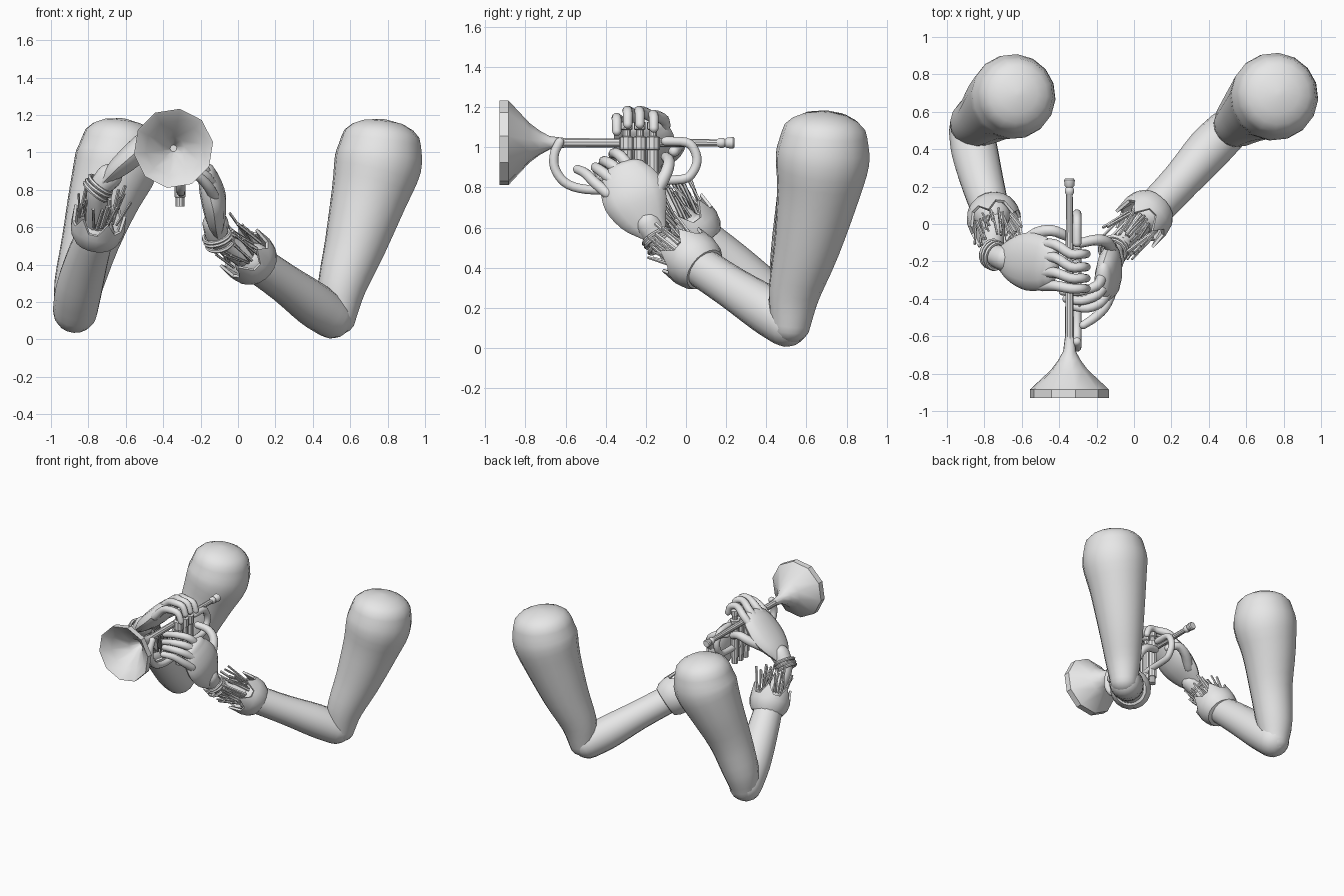
import bpy, bmesh, math, random
from mathutils import Vector

random.seed(4)
if "Cube" in bpy.data.objects:
    bpy.data.objects.remove(bpy.data.objects["Cube"])

grey = bpy.data.materials.new("plain_grey")
grey.use_nodes = True
grey.diffuse_color = (0.8, 0.8, 0.8, 1)
grey.node_tree.nodes["Principled BSDF"].inputs["Base Color"].default_value = (0.8, 0.8, 0.8, 1)


def finish(name, bm, angle=45):
    bmesh.ops.recalc_face_normals(bm, faces=bm.faces)
    mesh = bpy.data.meshes.new(name)
    bm.to_mesh(mesh)
    bm.free()
    mesh.materials.append(grey)
    mesh.shade_smooth()
    mesh.set_sharp_from_angle(angle=math.radians(angle))
    obj = bpy.data.objects.new(name, mesh)
    bpy.context.collection.objects.link(obj)
    return obj


def loft(bm, rings, sides, closed=False):
    """Skin a list of (centre, u axis, v axis) rings."""
    loops = []
    for c, u, v in rings:
        loops.append([bm.verts.new(c + u * math.cos(a) + v * math.sin(a))
                      for a in (math.tau * i / sides for i in range(sides))])
    pairs = list(zip(loops, loops[1:]))
    if closed:
        pairs.append((loops[-1], loops[0]))
    for a, b in pairs:
        for i in range(sides):
            j = (i + 1) % sides
            bm.faces.new((a[i], a[j], b[j], b[i]))
    return loops


def spline(pts, steps):
    """Catmull-Rom through (x, y, z, radius) points."""
    p = [Vector(q) for q in pts]
    p = [p[0] * 2 - p[1]] + p + [p[-1] * 2 - p[-2]]
    out = []
    for a, b, c, d in zip(p, p[1:], p[2:], p[3:]):
        for s in range(steps):
            t = s / steps
            out.append(0.5 * (2 * b + (c - a) * t + (2 * a - 5 * b + 4 * c - d) * t * t
                              + (3 * b - a - 3 * c + d) * t ** 3))
    return out + [p[-2]]


def add_tube(bm, pts, side, sides=12, flat=1.0, steps=3, domes=(1.0, 1.0)):
    """Rounded tube; side is the wide direction, domes the end roundness."""
    q = spline(pts, steps)
    pos = [v.to_3d() for v in q]
    rings = []

    def ring(i, shift=0.0, scale=1.0):
        t = (pos[min(i + 1, len(q) - 1)] - pos[max(i - 1, 0)]).normalized()
        v = t.cross(Vector(side)).normalized()
        u = v.cross(t)
        r = q[i].w * scale
        rings.append((pos[i] + t * shift, u * r, v * r * flat))

    angles = [math.radians(a) for a in (85, 60, 40, 20)]
    r0, r1 = q[0].w * flat * domes[0], q[-1].w * flat * domes[1]
    for a in angles:
        ring(0, -r0 * math.sin(a), math.cos(a))
    for i in range(len(q)):
        ring(i)
    for a in reversed(angles):
        ring(len(q) - 1, r1 * math.sin(a), math.cos(a))
    loops = loft(bm, rings, sides)
    bm.faces.new(loops[0])
    bm.faces.new(loops[-1])


def tube(name, pts, side, **kw):
    bm = bmesh.new()
    add_tube(bm, pts, side, **kw)
    return finish(name, bm)


def frame(axis):
    t = Vector(axis).normalized()
    u = t.orthogonal().normalized()
    return t, u, t.cross(u)


def turned(name, origin, axis, profile, sides=12, closed=False):
    """Surface turned around an axis from (distance, radius) pairs."""
    t, u, v = frame(axis)
    bm = bmesh.new()
    loops = loft(bm, [(Vector(origin) + t * d, u * r, v * r) for d, r in profile], sides, closed)
    if not closed:
        bm.faces.new(loops[0])
        bm.faces.new(loops[-1])
    return finish(name, bm, 35)


def cuff(name, origin, axis):
    """Bulging sleeve end with a torn, zigzag rim."""
    t, u, v = frame(axis)
    bm = bmesh.new()
    profile = [(-.09, .09), (-.085, .115), (-.05, .136), (0, .146), (.05, .143), (.05, .128), (-.03, .1)]
    loops = loft(bm, [(Vector(origin) + t * d, u * r, v * r) for d, r in profile], 18)
    for k in (4, 5):
        for i, vert in enumerate(loops[k]):
            vert.co += t * (0.06 if i % 3 == 0 else -0.015)
    finish(name, bm, 35)


def straw(name, origin, axis, count=30):
    """Loose stalks poking out of the cuff around the wrist."""
    t, u, v = frame(axis)
    bm = bmesh.new()
    for i in range(count):
        a = math.tau * i / count + random.uniform(-.1, .1)
        out = u * math.cos(a) + v * math.sin(a)
        start = Vector(origin) + out * random.uniform(.06, .11)
        d = (t + out * random.uniform(-.15, .3) + u * random.uniform(-.2, .2)).normalized()
        end = start + d * random.uniform(.12, .2)
        r = random.uniform(.006, .010)
        x = d.orthogonal().normalized() * r
        loops = loft(bm, [(start, x, d.cross(x)), (end, x, d.cross(x))], 5)
        bm.faces.new(loops[0])
        bm.faces.new(loops[-1])
    finish(name, bm, 30)


def bands(name, origin, axis, radius):
    t = Vector(axis).normalized()
    ring = [(.011 * math.sin(a), radius + .011 * math.cos(a)) for a in (math.tau * i / 6 for i in range(6))]
    for k in range(3):
        tilt = t + Vector((random.uniform(-.15, .15), random.uniform(-.15, .15), 0))
        turned(f"{name}_{k + 1}", Vector(origin) + t * (k - 1) * .024, tilt, ring, 16, True)


def fingers(name, paths, side, r=.027):
    bm = bmesh.new()
    for path in paths:
        n = len(path) - 1
        add_tube(bm, [(*p, r * (1.1 - .25 * i / n)) for i, p in enumerate(path)], side, sides=10)
    finish(name, bm)


# Left arm
tube("left_upper_arm", [(.53, .52, .115, .1), (.555, .54, .28, .13), (.625, .60, .5, .165),
                        (.70, .655, .76, .205), (.748, .68, .94, .235), (.765, .69, 1.06, .215)],
     (1, -.5, 0), sides=16, domes=(.9, .55))
tube("left_forearm", [(.5, .5, .12, .115), (.4, .4, .19, .12), (.25, .23, .3, .105), (.08, .05, .42, .1)],
     (0, 0, 1), sides=16)
left_axis = (-.55, -.6, .5)
cuff("left_cuff", (.065, .04, .435), left_axis)
straw("left_straw", (.035, .0, .465), left_axis)
tube("left_wrist", [(.05, .02, .44, .07), (-.05, -.07, .5, .06), (-.11, -.14, .545, .06), (-.12, -.19, .62, .07)],
     (1, 0, 0))
bands("left_wrist_band", (-.105, -.135, .535), (-.35, -.45, .75), .072)
tube("left_palm", [(-.11, -.16, .58, .07), (-.12, -.21, .66, .13), (-.13, -.255, .75, .16),
                   (-.15, -.29, .83, .145), (-.165, -.31, .88, .115)], (0, 1, .5), flat=.42, sides=14)
fingers("left_fingers", [
    [(-.13, -.39, .77), (-.16, -.45, .82), (-.21, -.5, .87), (-.27, -.54, .89)],
    [(-.14, -.36, .83), (-.18, -.42, .88), (-.25, -.45, .9), (-.33, -.44, .89)],
    [(-.16, -.33, .88), (-.2, -.38, .92), (-.28, -.41, .93), (-.36, -.4, .91)],
    [(-.17, -.28, .9), (-.2, -.33, .96), (-.29, -.36, .97), (-.38, -.36, .95)]], (0, 0, 1))
fingers("left_thumb", [[(-.12, -.16, .76), (-.14, -.1, .87), (-.2, -.085, .93), (-.28, -.1, .95)]], (0, 1, .1), .031)

# Right arm
tube("right_upper_arm", [(-.875, .52, .14, .1), (-.855, .54, .28, .13), (-.79, .58, .52, .155),
                         (-.715, .645, .76, .195), (-.65, .68, .94, .228), (-.63, .69, 1.06, .205)],
     (1, -.5, 0), sides=16, domes=(.9, .6))
tube("right_forearm", [(-.87, .5, .155, .12), (-.85, .38, .27, .125), (-.81, .22, .42, .115), (-.76, .05, .57, .1)],
     (1, 0, 0), sides=16)
right_axis = (.12, -.5, .75)
cuff("right_cuff", (-.75, .03, .6), right_axis)
straw("right_straw", (-.745, .0, .65), right_axis)
tube("right_wrist", [(-.75, .03, .6, .07), (-.755, -.08, .7, .06), (-.745, -.16, .8, .06), (-.69, -.185, .87, .07)],
     (0, 1, .2))
bands("right_wrist_band", (-.75, -.165, .81), (.5, -.25, .7), .072)
tube("right_palm", [(-.71, -.18, .85, .07), (-.65, -.19, .91, .125), (-.57, -.2, .98, .155),
                    (-.49, -.21, 1.06, .145), (-.45, -.22, 1.1, .12)], (0, 1, 0), flat=.42, sides=14)
paths = []
for base, tip, top in ((-.11, -.16, 1.155), (-.18, -.23, 1.175), (-.26, -.29, 1.175), (-.33, -.345, 1.14)):
    paths.append([(-.49, base, top - .09), (-.42, base, top - .02), (-.34, tip, top + .005),
                  (-.28, tip, top - .005), (-.255, tip, top - .06)])
fingers("right_fingers", paths, (0, 1, 0))
fingers("right_thumb", [[(-.6, -.11, .93), (-.52, -.05, .98), (-.44, -.035, 1.01), (-.37, -.06, .98)]], (0, 0, 1), .033)

# Trumpet
X, Z = -.345, 1.022
turned("trumpet_bell", (X, 0, Z), (0, -1, 0),
       [(.6, .024), (.68, .034), (.73, .062), (.78, .1), (.885, .214), (.93, .214),
        (.925, .205), (.87, .15), (.78, .06), (.7, .018)], 10)
turned("trumpet_pipe", (X, 0, Z), (0, -1, 0), [(-.2, .017), (.1, .021), (.65, .024)], 10)
turned("mouthpiece", (X, 0, Z), (0, 1, 0),
       [(.155, .018), (.17, .026), (.185, .026), (.195, .019), (.205, .027), (.235, .03), (.242, .024)])
loop = [(-.63, 1.025), (-.655, .97), (-.655, .9), (-.61, .83), (-.53, .795), (-.4, .79), (-.2, .83),
        (-.02, .84), (.03, .87), (.055, .93), (.04, .99), (0, 1.025), (-.1, 1.03)]
tube("tubing_loop", [(-.305, y, z, .024) for y, z in loop], (1, 0, 0), sides=10)
hook = [(.008 * math.cos(a), .045 + .008 * math.sin(a)) for a in (math.tau * i / 6 for i in range(6))]
turned("finger_ring", (-.29, -.41, .88), (1, 0, 0), hook, 14, True)
for k, y in enumerate((-.295, -.23, -.165)):
    turned(f"valve_{k + 1}", (-.31, y, 0), (0, 0, 1),
           [(.71, .024), (.76, .024), (.761, .03), (.985, .03), (.99, .036), (1.05, .036), (1.055, .02),
            (1.085, .02), (1.09, .029), (1.125, .029), (1.13, .014)], 10)
